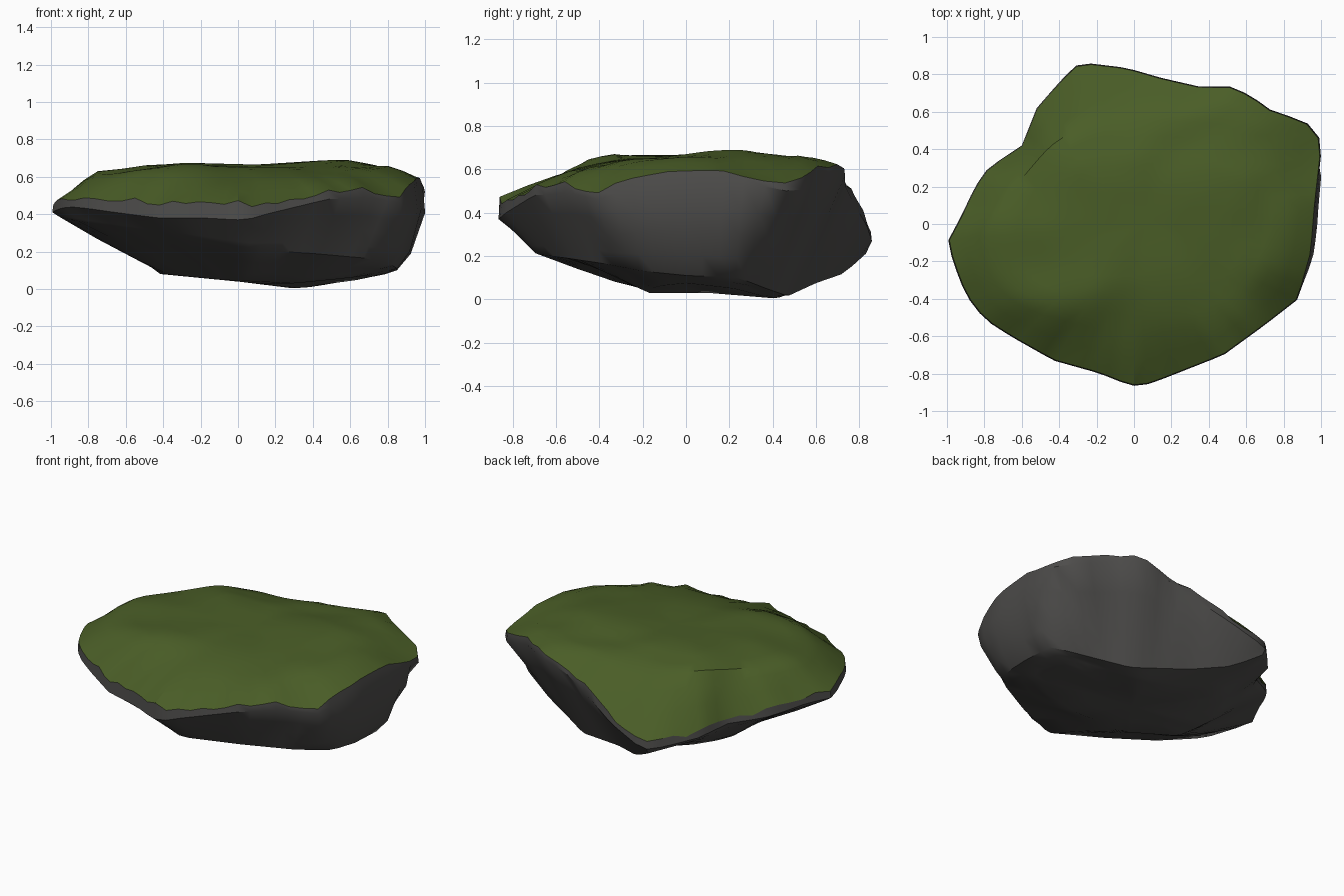
import bpy, bmesh, math, random
from mathutils import Vector, noise

if "Cube" in bpy.data.objects:
    bpy.data.objects.remove(bpy.data.objects["Cube"])

random.seed(4)
N = 72  # points around each ring

# Control rings (x, y, z), from the bottom to the top of the rock
BASE = [(-.42, .1, .08), (-.39, -.06, .08), (-.1, -.18, .05), (.3, -.17, .03), (.6, -.14, .06),
        (.7, 0, .075), (.65, .22, .05), (.3, .4, .003), (0, .42, .04), (-.3, .4, .1), (-.4, .25, .1)]
LOWER = [(-.96, -.1, .385), (-.84, -.35, .36), (-.6, -.5, .32), (-.3, -.62, .28), (.08, -.7, .21),
         (.4, -.55, .19), (.68, -.38, .165), (.82, -.2, .13), (.85, 0, .11), (.85, .24, .1),
         (.62, .37, .05), (.42, .47, .015), (.07, .6, .075), (-.15, .73, .12), (-.31, .835, .215),
         (-.5, .58, .26), (-.57, .42, .29), (-.76, .28, .35)]
RIM = [(-1, -.1, .41), (-.92, .05, .41), (-.85, .2, .39), (-.78, .3, .37), (-.6, .42, .33),
       (-.52, .62, .29), (-.38, .78, .255), (-.29, .865, .245), (-.04, .835, .34), (.15, .78, .43),
       (.37, .73, .53), (.5, .74, .57), (.62, .69, .585), (.73, .61, .565), (.88, .56, .52),
       (.985, .51, .49), (1, .37, .52), (.97, .1, .57), (.95, -.15, .55), (.88, -.4, .46),
       (.7, -.54, .49), (.48, -.7, .48), (.15, -.83, .4), (.05, -.865, .37), (-.02, -.865, .37),
       (-.18, -.8, .38), (-.43, -.73, .38), (-.66, -.6, .41), (-.8, -.51, .43), (-.9, -.38, .44),
       (-.95, -.25, .43)]
CROWN = [(-.78, -.02, .62), (-.7, -.3, .61), (-.5, -.42, .625), (-.28, -.45, .635), (0, -.5, .59),
         (.35, -.48, .605), (.62, -.3, .64), (.74, 0, .65), (.74, .3, .66), (.52, .54, .645),
         (.1, .55, .63), (-.24, .54, .615), (-.44, .43, .645), (-.62, .22, .62)]
INNER = [(-.4, -.12, .665), (-.25, -.28, .665), (0, -.28, .65), (.35, -.15, .65), (.57, .25, .695),
         (.1, .3, .665), (-.28, .3, .675)]


def ring(points):
    """Resample a closed outline at N even angles around the centre."""
    pol = sorted((math.atan2(y, x) % math.tau, Vector((x, y, z))) for x, y, z in points)
    pol = [(pol[-1][0] - math.tau, pol[-1][1])] + pol + [(pol[0][0] + math.tau, pol[0][1])]
    out = []
    for i in range(N):
        a = math.tau * i / N
        for (a0, p), (a1, q) in zip(pol, pol[1:]):
            if a0 <= a <= a1:
                d = Vector((-math.sin(a), math.cos(a), 0))
                out.append(p.lerp(q, p.dot(d) / (p.dot(d) - q.dot(d))))
                break
    return out


def soften(r, times=2):
    """Round the corners of a ring."""
    for _ in range(times):
        r = [(r[i - 1] + 2 * r[i] + r[(i + 1) % N]) / 4 for i in range(N)]
    return r


def blend(r0, r1, t, bulge=0):
    return [p.lerp(q, t) + Vector((0, 0, bulge)) for p, q in zip(r0, r1)]


def rough(r, amount):
    return [p + Vector((0, 0, amount * noise.noise(p * 4))) for p in r]


def loft(name, rings, tip, colour, flip):
    """Skin a stack of rings, closed with a fan at the last one."""
    bm = bmesh.new()
    rows = [[bm.verts.new(p) for p in r] for r in rings]
    end = bm.verts.new(tip)
    for i in range(N):
        j = (i + 1) % N
        for a, b in zip(rows, rows[1:]):
            bm.faces.new((a[i], a[j], b[j], b[i]))
        bm.faces.new((rows[-1][i], rows[-1][j], end))
    if flip:
        bmesh.ops.reverse_faces(bm, faces=bm.faces[:])
    mesh = bpy.data.meshes.new(name)
    bm.to_mesh(mesh)
    bm.free()
    obj = bpy.data.objects.new(name, mesh)
    bpy.context.collection.objects.link(obj)
    mat = bpy.data.materials.new(name)
    mat.diffuse_color = colour
    mat.use_nodes = True
    mat.node_tree.nodes["Principled BSDF"].inputs["Base Color"].default_value = mat.diffuse_color
    mesh.materials.append(mat)
    bpy.ops.object.select_all(action='DESELECT')
    obj.select_set(True)
    bpy.context.view_layer.objects.active = obj
    bpy.ops.object.shade_smooth_by_angle(angle=math.radians(36))


base, lower, rim, crown, inner = map(ring, (BASE, LOWER, RIM, CROWN, INNER))
crown, inner = soften(crown), soften(inner)

# Ragged moss border just above the rim, higher along the front
moss = []
for p in rim:
    front = max(0, min(1, (-p.y - .4) / .3)) * max(0, min(1, (.3 - p.x) / .3))
    lift = .04 + .045 * front + random.uniform(-.018, .018)
    moss.append(Vector((p.x * .994, p.y * .994, p.z + lift)))

# Stone wall bulges slightly on the right side
wall = []
for t in (.3, .55, .8):
    wall.append([Vector((p.x * (1 + .06 * p.x) if p.x > 0 and abs(p.y) < .4 else p.x, p.y, p.z))
                 for p in blend(rim, lower, t)])

# Stone body
loft("stone_body",
     [moss, rim] + wall + [lower] + [rough(blend(lower, base, t), .02) for t in (.35, .7)]
     + [base, blend(base, [Vector((.1, .1, .03))] * N, .5)],
     (.1, .1, .03), (.075, .073, .07, 1), True)

# Moss covering the top
centre = Vector((.08, .03, .655))
loft("moss_cover",
     [moss] + [rough(blend(moss, crown, t, b), .02) for t, b in ((.35, .012), (.7, .014))]
     + [rough(crown, .02)] + [rough(blend(crown, inner, t), .02) for t in (.33, .67)]
     + [inner, blend(inner, [centre] * N, .5)],
     centre, (.068, .11, .02, 1), False)
